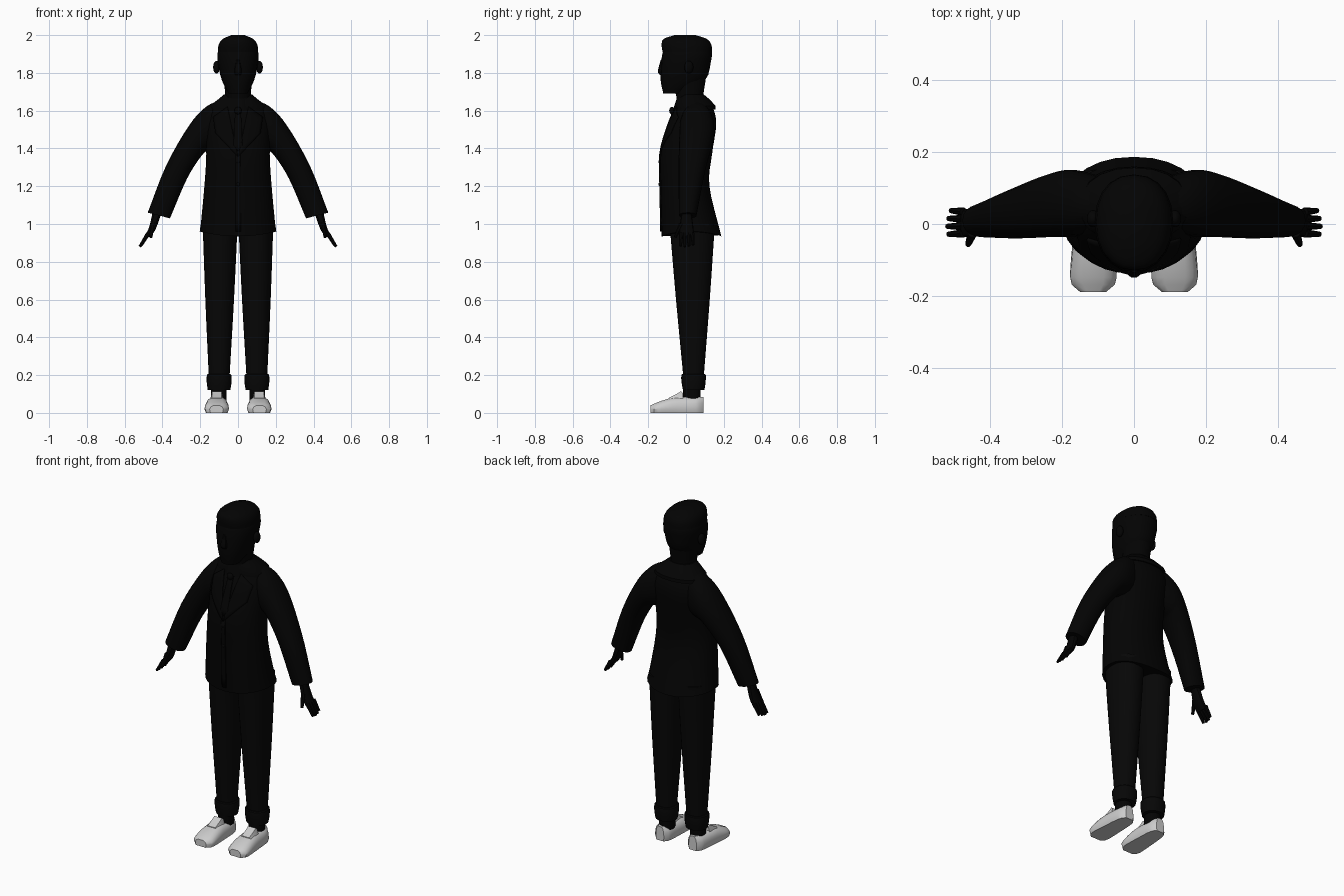
import bpy, bmesh, math
from mathutils import Matrix, Vector
from mathutils.bvhtree import BVHTree

if "Cube" in bpy.data.objects:
    bpy.data.objects.remove(bpy.data.objects["Cube"])

made = []


def material(name, value):
    mat = bpy.data.materials.new(name)
    mat.use_nodes = True
    colour = (value, value, value, 1)
    mat.diffuse_color = colour
    mat.node_tree.nodes["Principled BSDF"].inputs["Base Color"].default_value = colour
    return mat


BLACK = material("suit black", .001)
TROUSER = material("trouser black", .002)
SHOE = material("shoe light grey", .6)


def finish(name, bm, mat):
    bmesh.ops.recalc_face_normals(bm, faces=bm.faces)
    mesh = bpy.data.meshes.new(name)
    bm.to_mesh(mesh)
    bm.free()
    part = bpy.data.objects.new(name, mesh)
    bpy.context.collection.objects.link(part)
    mesh.materials.append(mat)
    made.append(part)
    return part


def skin_rings(rings):
    """Bridge equal rings of points and close both ends."""
    bm = bmesh.new()
    rows = [[bm.verts.new(point) for point in ring] for ring in rings]
    for lower, upper in zip(rows, rows[1:]):
        for i in range(len(lower)):
            bm.faces.new((lower[i - 1], lower[i], upper[i], upper[i - 1]))
    bm.faces.new(rows[0])
    bm.faces.new(rows[-1])
    return bm


def flowing(sections, steps):
    """Add in-between sections on a smooth curve through the given ones."""
    keys = [Vector(section) for section in sections]
    ends = [keys[0] * 2 - keys[1]] + keys + [keys[-1] * 2 - keys[-2]]
    result = []
    for before, start, stop, after in zip(ends, ends[1:], ends[2:], ends[3:]):
        for k in range(steps):
            t = k / steps
            slope_in, slope_out = (stop - before) / 2, (after - start) / 2
            bend = (slope_in * (1 - t) - slope_out * t) * (t * (1 - t))
            twist = (start - stop) * (t * (1 - t) * (1 - 2 * t))
            result.append(start.lerp(stop, t) + bend + twist)
    return result + [keys[-1]]


def squared(value, power):
    """Push a sine or cosine outwards, giving a rounded box; range 0 to 1."""
    return math.copysign(abs(value) ** (2 / power), value) / 2 + .5


def loft(name, sections, mat, side=1, count=20, power=2.2, steps=3, hem=0):
    """Each section: outer x, outer z, inner x, inner z, front y, back y."""
    rings = []
    for k, (outer_x, outer_z, inner_x, inner_z, front, back) in enumerate(flowing(sections, steps)):
        ring = []
        for i in range(count):
            angle = math.tau * i / count
            across = squared(math.cos(angle), power)
            deep = squared(math.sin(angle), power)
            x = inner_x + (outer_x - inner_x) * across
            z = inner_z + (outer_z - inner_z) * across
            if k == 0:
                z += hem * (2 * across - 1) ** 2
            ring.append((side * x, front + (back - front) * deep, z))
        rings.append(ring)
    return finish(name, skin_rings(rings), mat)


def upright(name, rows, mat, **options):
    """Symmetric loft; each row: height, half width, front y, back y."""
    sections = [(wide, z, -wide, z, front, back) for z, wide, front, back in rows]
    return loft(name, sections, mat, **options)


def ball(name, centre, size, mat):
    bm = bmesh.new()
    place = Matrix.Translation(centre) @ Matrix.Diagonal((*size, 1))
    bmesh.ops.create_uvsphere(bm, u_segments=14, v_segments=10, radius=1, matrix=place)
    return finish(name, bm, mat)


def digit(name, start, stop, radius, side):
    """Tapered finger between two points."""
    start, stop = [Vector((side * x, y, z)) for x, y, z in (start, stop)]
    along = stop - start
    turn = along.to_track_quat("Z", "Y").to_matrix().to_4x4()
    bm = bmesh.new()
    bmesh.ops.create_cone(bm, cap_ends=True, segments=8, radius1=radius, radius2=radius * .6,
                          depth=along.length, matrix=Matrix.Translation((start + stop) / 2) @ turn)
    return finish(name, bm, BLACK)


# Jacket body
jacket = upright("jacket_body", [
    (.935, .203, -.13, .187), (1.2, .178, -.135, .124), (1.37, .168, -.135, .138),
    (1.53, .172, -.09, .16), (1.62, .14, -.05, .14), (1.67, .08, -.03, .1),
], BLACK, count=28, steps=4, hem=.025)

body = bmesh.new()
body.from_mesh(jacket.data)
surface = BVHTree.FromBMesh(body)
body.free()


def plate(name, corners, side=1, lift=.004, cells=7):
    """Thin four-cornered panel laid on the jacket front; corners are x, z."""
    a, b, c, d = [Vector(corner) for corner in corners]
    bm = bmesh.new()
    grid = []
    for i in range(cells + 1):
        top, bottom = a.lerp(b, i / cells), d.lerp(c, i / cells)
        row = []
        for j in range(cells + 1):
            x, z = top.lerp(bottom, j / cells)
            hit = surface.ray_cast(Vector((side * x, -1, z)), Vector((0, 1, 0)))[0]
            row.append(bm.verts.new((side * x, hit.y - lift, z)))
        grid.append(row)
    for left, right in zip(grid, grid[1:]):
        for j in range(cells):
            bm.faces.new((left[j], right[j], right[j + 1], left[j + 1]))
    panel = finish(name, bm, BLACK)
    thick = panel.modifiers.new("thickness", "SOLIDIFY")
    thick.thickness = .008
    thick.offset = 0


# Collars, tie and front closure
upright("jacket_collar", [
    (1.61, .13, -.04, .135), (1.605, .155, -.055, .157), (1.625, .15, -.055, .157),
    (1.66, .105, -.045, .125), (1.685, .075, -.03, .095),
], BLACK, steps=1)
upright("shirt_collar", [(1.6, .075, -.07, .09), (1.675, .07, -.045, .09)], BLACK)
plate("tie", [(-.015, 1.6), (.015, 1.6), (.025, 1.39), (-.025, 1.39)])
ball("tie_knot", (0, -.075, 1.6), (.02, .014, .02), BLACK)
plate("front_closure", [(-.012, 1.37), (.012, 1.37), (.015, .96), (-.012, .96)], lift=.002)
for height in (1.33, 1.21):
    ball("jacket_button", (0, -.14, height), (.01, .006, .01), BLACK)

# Neck, head, hair and nose
upright("neck", [(1.6, .066, -.04, .09), (1.67, .066, -.05, .09), (1.8, .08, -.08, .11)], BLACK)
upright("head", [
    (1.69, .05, -.12, -.02), (1.76, .085, -.134, .1), (1.85, .106, -.132, .13),
    (1.92, .105, -.12, .135), (1.98, .06, -.09, .09),
], BLACK)
upright("hair", [
    (1.91, .107, -.124, .138), (1.95, .102, -.129, .134),
    (1.98, .08, -.118, .11), (2, .035, -.06, .05),
], BLACK)
upright("nose", [(1.79, .018, -.14, -.11), (1.81, .02, -.15, -.11), (1.87, .01, -.134, -.11)],
        BLACK, count=10)

for side, word in ((1, "left"), (-1, "right")):
    # Lapel, ear and sleeve
    plate(word + "_lapel", [(.055, 1.62), (.13, 1.565), (.118, 1.48), (0, 1.355)], side)
    ball(word + "_ear", (side * .114, .015, 1.83), (.018, .024, .034), BLACK)
    loft(word + "_sleeve", [
        (.08, 1.66, .09, 1.4, -.02, .13), (.17, 1.62, .15, 1.39, -.034, .15),
        (.26, 1.52, .19, 1.365, -.036, .143), (.38, 1.31, .27, 1.24, -.04, .1),
        (.478, 1.06, .36, 1.03, -.037, .056),
    ], BLACK, side, steps=4)

    # Hand: palm, four fingers and thumb
    loft(word + "_palm", [
        (.45, 1.07, .405, 1.06, -.022, .028), (.47, .985, .437, .97, -.035, .04),
        (.49, .94, .467, .93, -.036, .042),
    ], BLACK, side, count=12)
    for k, tip in enumerate((.517, .52, .517, .51)):
        y = -.026 + .02 * k
        digit(word + "_finger", (.475, y, .95), (tip, y * 1.1, 1.4 - tip), .012, side)
    digit(word + "_thumb", (.45, -.025, 1), (.462, -.057, .93), .014, side)

    # Trouser leg tapering to a turned-up cuff, and ankle
    def leg(z, grow=0):
        """Leg section at a height, optionally swollen all round."""
        low = 1 - z
        outer, inner = .187 - .04 * low, .002 + .053 * low
        front, back = -.087 + .09 * low, .153 - .073 * low
        return outer + grow, z, inner - grow, z, front - grow, back + grow

    loft(word + "_trouser_leg", [leg(1), leg(.6, .002), leg(.19)], TROUSER, side)
    loft(word + "_trouser_cuff", [leg(.205), leg(.2, .01), leg(.16, .012), leg(.12, .008)],
         TROUSER, side, steps=2)
    loft(word + "_ankle", [(.143, z, .06, z, -.015, .078) for z in (.06, .14)], BLACK, side)

    # Shoe, running from heel to a blunt rounded toe
    rings = []
    stations = 14
    for k in range(stations + 1):
        t = .01 + .98 * k / stations
        y = .095 - .287 * t
        centre = .108 + .006 * t
        wide = (.05 + .02 * t) * (1 - abs(2 * t - 1) ** 6) ** .3
        tall = .083 - .045 * max(0, 2 * t - 1) ** 1.5
        half = [(.88, 0), (1, .02), (.95, tall * .6), (.78, tall * .85), (.45, tall)]
        outline = half + [(-a, z) for a, z in reversed(half)]
        rings.append([(side * (centre + a * wide), y, z) for a, z in outline])
    finish(word + "_shoe", skin_rings(rings), SHOE)

    # Raised tongue, a ridge that climbs towards the ankle
    rings = []
    for y, top in ((-.09, .08), (-.05, .1), (-.028, .114), (-.015, .105)):
        profile = ((.036, .07), (.025, top), (-.025, top), (-.036, .07))
        rings.append([(side * (.112 + x), y, z) for x, z in profile])
    finish(word + "_shoe_tongue", skin_rings(rings), SHOE)

# Smooth shading with crisp edges
bpy.ops.object.select_all(action="DESELECT")
for part in made:
    part.select_set(True)
bpy.context.view_layer.objects.active = jacket
bpy.ops.object.shade_smooth_by_angle(angle=math.radians(35))
